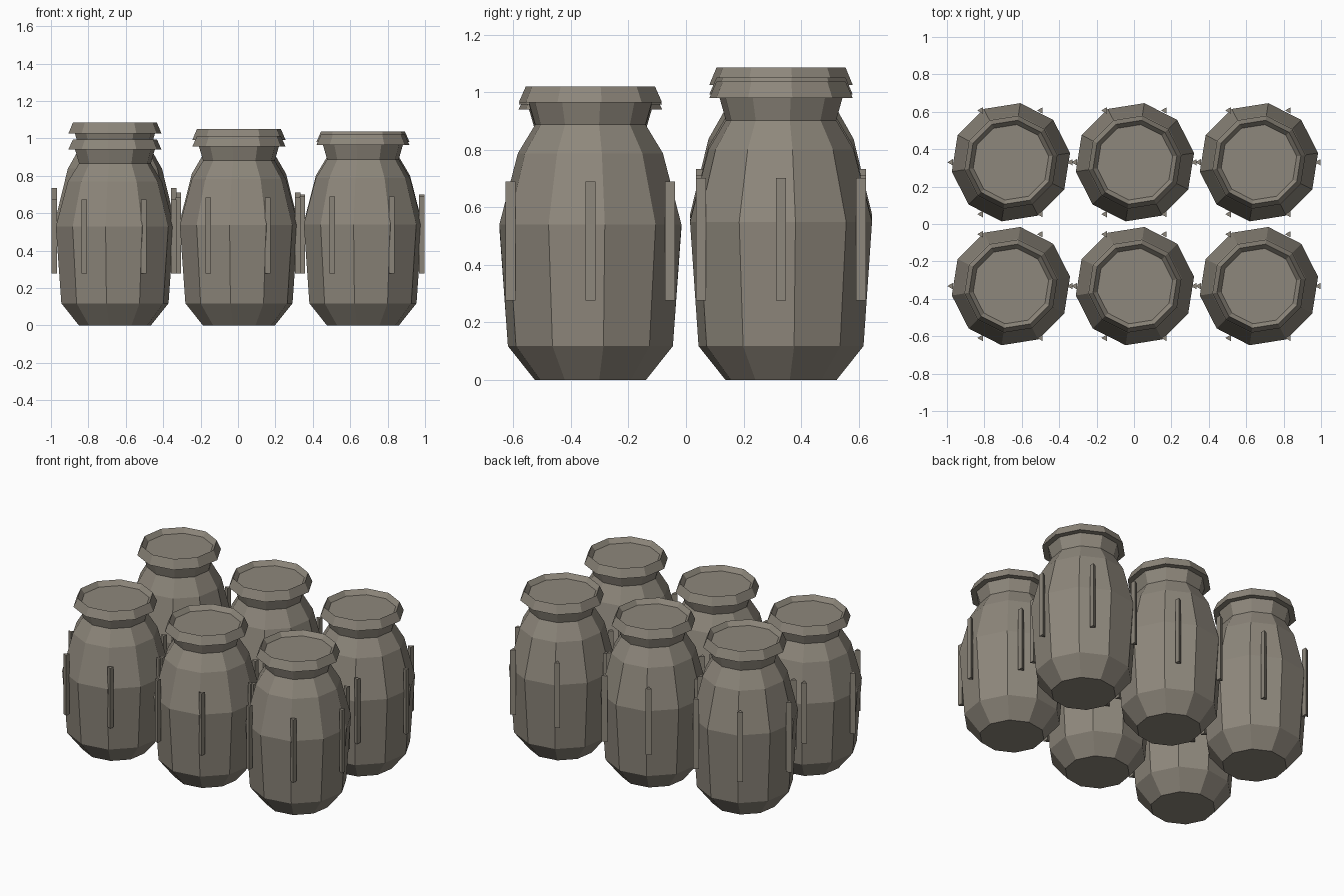
import bpy
import math

cube = bpy.data.objects.get("Cube")
if cube:
    bpy.data.objects.remove(cube, do_unlink=True)

# Single clay colour
clay = bpy.data.materials.new("warm_grey_clay")
clay.use_nodes = True
colour = (0.27, 0.243, 0.2, 1)
clay.diffuse_color = colour
bsdf = next(n for n in clay.node_tree.nodes if n.type == "BSDF_PRINCIPLED")
bsdf.inputs["Base Color"].default_value = colour
bsdf.inputs["Roughness"].default_value = 0.9


def lathe(name, profile, sides, turn, location):
    """Closed solid of stacked polygon rings, profile = (radius, height) pairs."""
    verts, faces = [], []
    for r, z in profile:
        for i in range(sides):
            a = turn + math.tau * i / sides
            verts.append((r * math.cos(a), r * math.sin(a), z))
    for k in range(len(profile) - 1):
        for i in range(sides):
            j = (i + 1) % sides
            low, high = k * sides, (k + 1) * sides
            faces.append((low + i, low + j, high + j, high + i))
    faces.append(tuple(reversed(range(sides))))
    faces.append(tuple(range(len(verts) - sides, len(verts))))
    mesh = bpy.data.meshes.new(name)
    mesh.from_pydata(verts, [], faces)
    mesh.materials.append(clay)
    obj = bpy.data.objects.new(name, mesh)
    obj.location = location
    bpy.context.collection.objects.link(obj)
    return obj


def jar(label, x, y, h):
    place = (x, y, 0)
    turn = math.radians(9)
    # Ten-sided body, flared neck, overhanging rim and recessed lid
    lathe(label + "_jar", [
        (0.195, 0), (0.29, 0.118), (0.32, 0.53 * h), (0.255, 0.772 * h),
        (0.194, 0.87 * h), (0.216, 0.945 * h), (0.252, 0.945 * h),
        (0.227, h), (0.204, h - 0.03)], 10, turn, place)
    # Six triangular ribs around the body
    for i in range(6):
        a = math.tau * i / 6
        spot = (x + 0.32 * math.cos(a), y + 0.32 * math.sin(a), 0)
        lathe(f"{label}_rib_{i + 1}", [(0.02, 0.277), (0.02, 0.676 * h)],
              3, math.pi, spot)


# Two rows of three jars, each with its own height
rows = {"front": (-0.332, (0.995, 1.012, 1.02)),
        "back": (0.33, (1.085, 1.05, 1.037))}
for row, (y, heights) in rows.items():
    for side, x, h in zip(("right", "middle", "left"), (-0.658, 0.005, 0.668), heights):
        jar(f"{row}_{side}", x, y, h)
